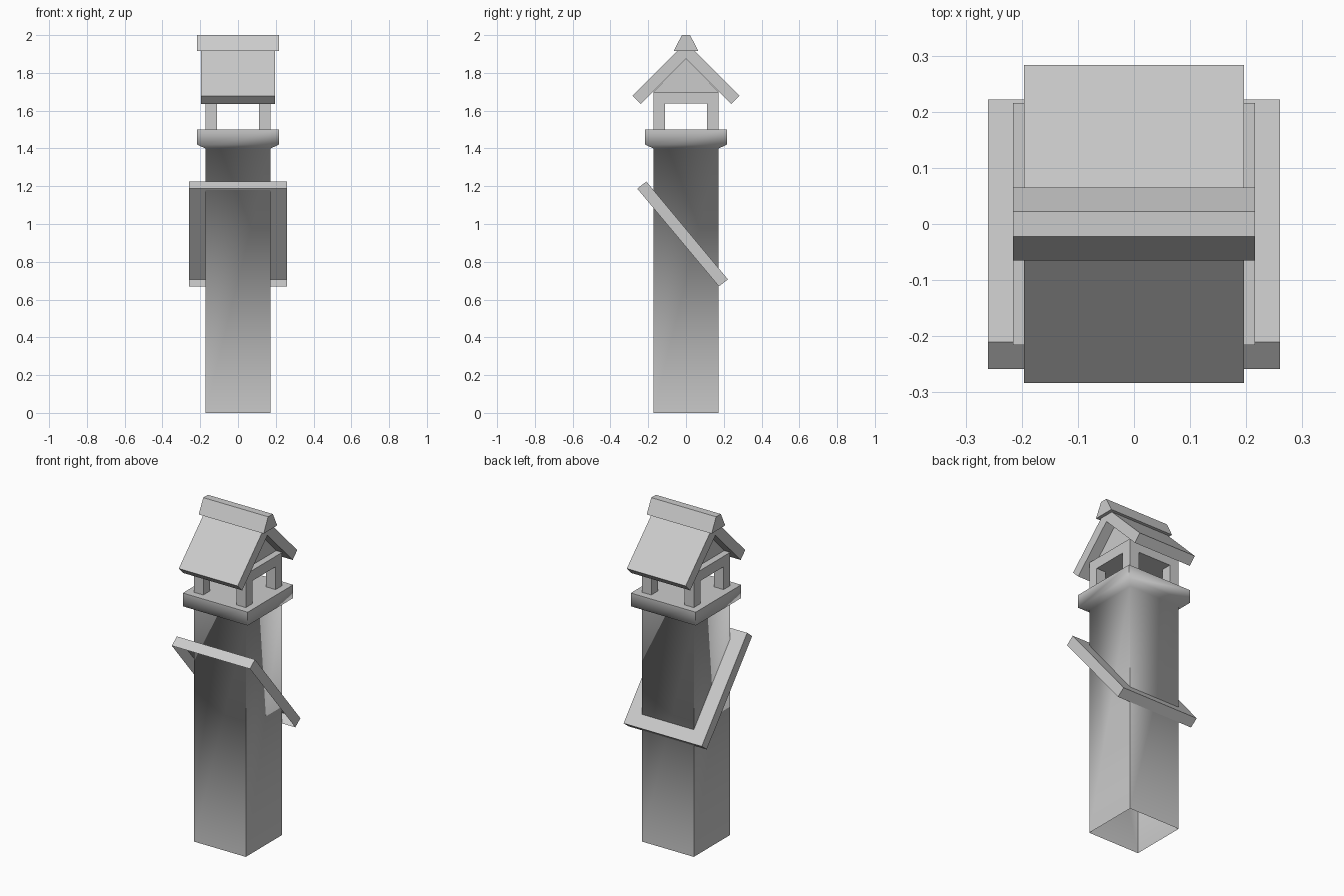
import bpy
import math

cube = bpy.data.objects.get("Cube")
if cube:
    bpy.data.objects.remove(cube, do_unlink=True)

GREY = (0.6, 0.6, 0.6, 1.0)
stone = bpy.data.materials.new("stone_grey")
stone.use_nodes = True
stone.diffuse_color = GREY
stone.node_tree.nodes["Principled BSDF"].inputs["Base Color"].default_value = GREY


def build(name, verts, faces, smooth=False):
    mesh = bpy.data.meshes.new(name)
    mesh.from_pydata(verts, [], faces)
    mesh.materials.append(stone)
    obj = bpy.data.objects.new(name, mesh)
    bpy.context.collection.objects.link(obj)
    if smooth:
        bpy.ops.object.select_all(action='DESELECT')
        obj.select_set(True)
        bpy.context.view_layer.objects.active = obj
        bpy.ops.object.shade_smooth_by_angle(angle=math.radians(75))
    return obj


def loft(name, loops, cap_last=False, smooth=False):
    """Join equal loops, listed bottom to top and counter-clockwise from above."""
    n = len(loops[0])
    faces = [(k * n + i, k * n + (i + 1) % n,
              (k + 1) * n + (i + 1) % n, (k + 1) * n + i)
             for k in range(len(loops) - 1) for i in range(n)]
    if cap_last:
        faces.append(tuple(range((len(loops) - 1) * n, len(loops) * n)))
    return build(name, [p for loop in loops for p in loop], faces, smooth)


def prism(name, profile, x0, x1):
    """Extrude a counter-clockwise (y, z) profile along x."""
    n = len(profile)
    verts = [(x, y, z) for x in (x0, x1) for y, z in profile]
    faces = [(i, i + n, (i + 1) % n + n, (i + 1) % n) for i in range(n)]
    faces = [f[::-1] for f in faces]
    faces += [tuple(range(n))[::-1], tuple(range(n, 2 * n))]
    return build(name, verts, faces)


def rect(y0, z0, y1, z1, hx):
    return [(-hx, y0, z0), (hx, y0, z0), (hx, y1, z1), (-hx, y1, z1)]


def box(name, x0, x1, y0, y1, z0, z1):
    return prism(name, [(y0, z0), (y1, z0), (y1, z1), (y0, z1)], x0, x1)


W = 0.173     # half width of the shaft
C = 0.216     # half width of the collar

# Hollow shaft flaring into the collar
loft("shaft_and_collar",
     [rect(-h, z, h, z, h) for h, z in ((W, 0), (W, 1.4), (C, 1.42), (C, 1.5))],
     cap_last=True, smooth=True)

# Sloping flashing, open underneath, wrapped around the shaft
def slope_z(y):
    return 1.225 - (y + 0.21) * 1.2

loft("roof_flashing", [
    rect(-0.258, 1.187, 0.174, 0.67, 0.26),
    rect(-0.21, slope_z(-0.21), 0.222, slope_z(0.222), 0.26),
    rect(-W, slope_z(-W), W, slope_z(W), W)])

# Four corner posts and the slab they carry
P = 0.063
for sx, side in ((-1, "right"), (1, "left")):
    for sy, end in ((-1, "front"), (1, "back")):
        xs = sorted((sx * W, sx * (W - P)))
        ys = sorted((sy * W, sy * (W - P)))
        box(f"{end}_{side}_post", *xs, *ys, 1.5, 1.637)
box("lintel_slab", -W, W, -W, W, 1.637, 1.7)

# Recessed gable filling
prism("gable", [(-W, 1.7), (W, 1.7), (0, 1.875)], -W + 0.04, W - 0.04)

# Pitched roof boards and ridge cap
prism("pitched_roof", [(-0.283, 1.678), (-0.24, 1.635), (0, 1.875),
                       (0.24, 1.635), (0.283, 1.678), (0, 1.961)], -0.196, 0.196)
prism("ridge_cap", [(-0.065, 1.915), (0.065, 1.915), (0.022, 2), (-0.022, 2)], -C, C)
